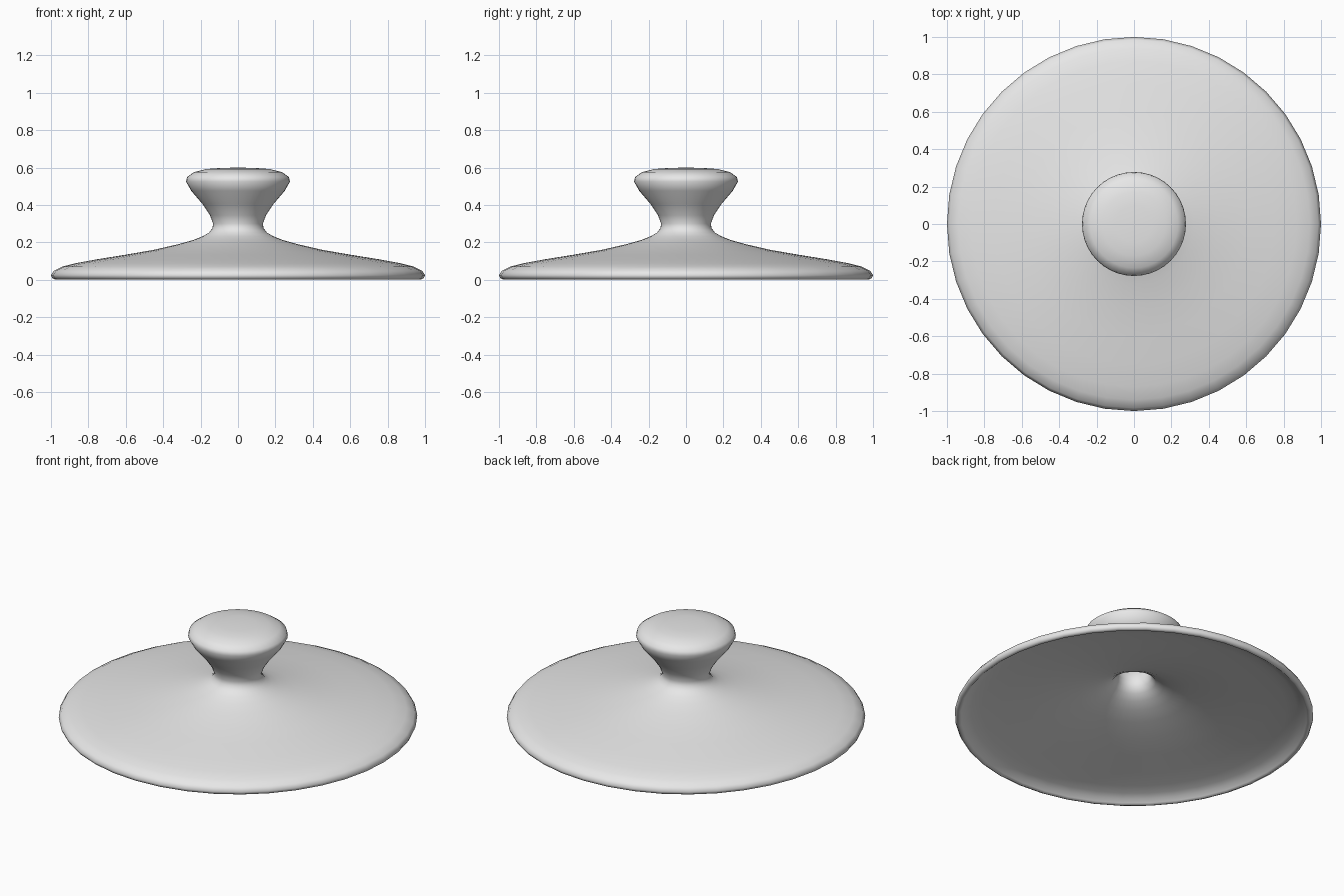
import bpy
import bmesh
import math
from mathutils import Vector

cube = bpy.data.objects.get("Cube")
if cube:
    bpy.data.objects.remove(cube, do_unlink=True)

SEGMENTS = 40

# Outside profile, from the knob's crown down to the rim (radius, height)
outer = [(0, 0.6), (0.1, 0.597), (0.17, 0.592), (0.235, 0.575), (0.272, 0.55),
         (0.278, 0.525), (0.25, 0.475), (0.19, 0.405), (0.15, 0.345),
         (0.133, 0.3), (0.137, 0.275), (0.155, 0.252), (0.19, 0.232),
         (0.24, 0.212), (0.32, 0.19), (0.45, 0.16), (0.6, 0.134),
         (0.75, 0.11), (0.87, 0.088), (0.94, 0.07), (0.985, 0.048),
         (1.0, 0.025), (0.993, 0.008), (0.977, 0)]

# Hollow underside, from the rim up into the neck and knob
inner = [(0.965, 0.01), (0.945, 0.027), (0.91, 0.042), (0.85, 0.055),
         (0.74, 0.074), (0.59, 0.097), (0.44, 0.123), (0.31, 0.152),
         (0.22, 0.177), (0.165, 0.203), (0.122, 0.23), (0.1, 0.262),
         (0.094, 0.3), (0.113, 0.36), (0.157, 0.43), (0.215, 0.495),
         (0.238, 0.53), (0.16, 0.552), (0, 0.56)]


def lathe(name, profile, material):
    bm = bmesh.new()
    verts = [bm.verts.new((r, 0, z)) for r, z in profile]
    edges = [bm.edges.new(pair) for pair in zip(verts, verts[1:])]
    bmesh.ops.spin(bm, geom=verts + edges, cent=(0, 0, 0), axis=Vector((0, 0, 1)),
                   angle=math.tau, steps=SEGMENTS, use_merge=False)
    bmesh.ops.remove_doubles(bm, verts=bm.verts, dist=0.0005)
    bmesh.ops.recalc_face_normals(bm, faces=bm.faces)
    mesh = bpy.data.meshes.new(name)
    bm.to_mesh(mesh)
    bm.free()
    mesh.materials.append(material)
    mesh.shade_smooth()
    obj = bpy.data.objects.new(name, mesh)
    bpy.context.collection.objects.link(obj)
    return obj


# Pale grey ceramic
grey = bpy.data.materials.new("pale_grey")
grey.use_nodes = True
colour = (0.8, 0.8, 0.8, 1)
grey.diffuse_color = colour
grey.node_tree.nodes["Principled BSDF"].inputs["Base Color"].default_value = colour

# Lid with its knob, one continuous turned shell
lathe("lid", outer + inner, grey)
